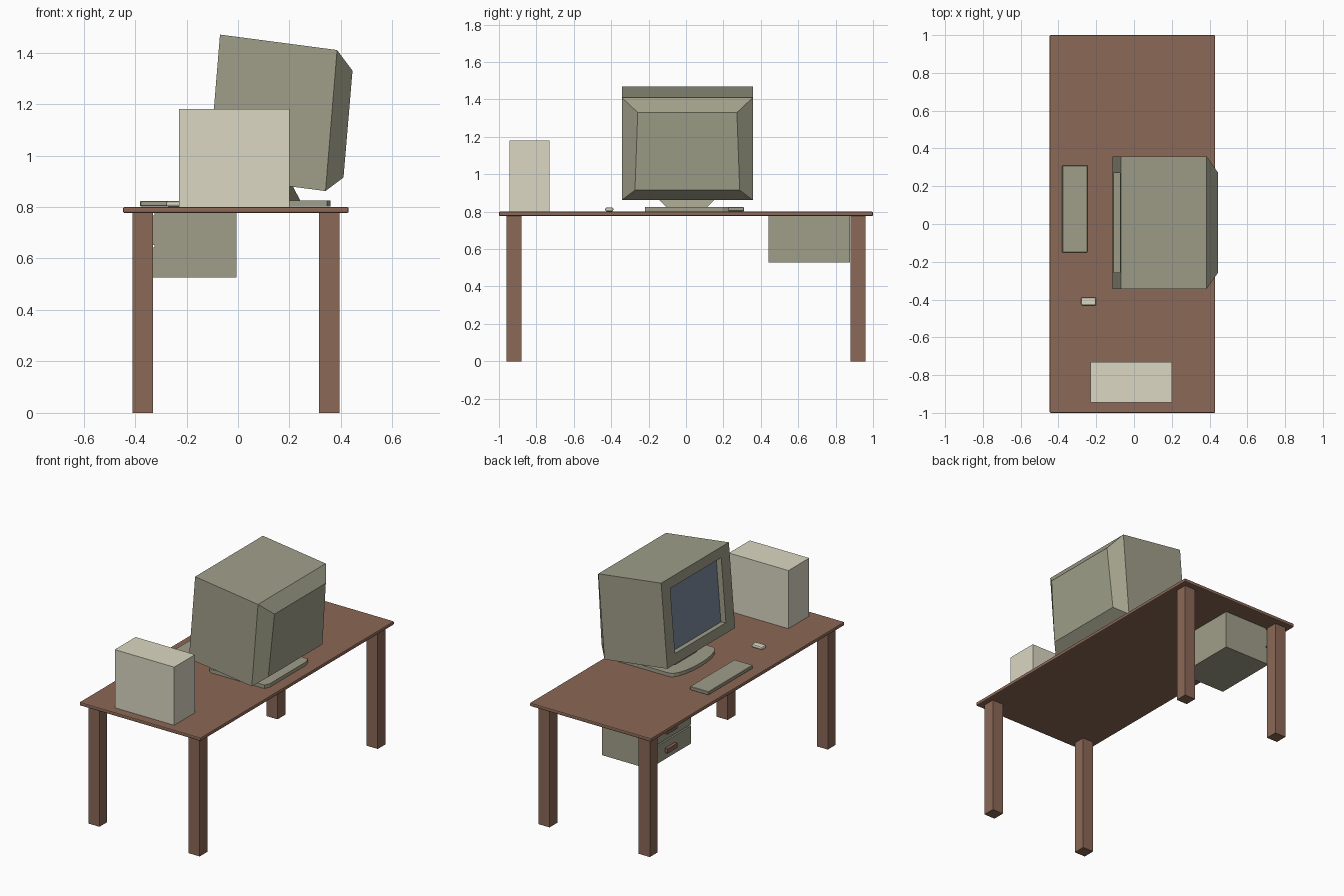
import bpy, bmesh
from math import sin, cos, pi
from mathutils import Vector

cube = bpy.data.objects.get("Cube")
if cube:
    bpy.data.objects.remove(cube, do_unlink=True)


def material(name, rgb):
    lin = [((c / 255 + 0.055) / 1.055) ** 2.4 for c in rgb] + [1.0]
    m = bpy.data.materials.new(name)
    m.use_nodes = True
    m.diffuse_color = lin
    m.node_tree.nodes["Principled BSDF"].inputs["Base Color"].default_value = lin
    return m


WOOD = material("brown wood", (139, 104, 86))
BEIGE = material("grey beige plastic", (160, 159, 138))
CREAM = material("light cream plastic", (219, 215, 195))
GLASS = material("blue grey glass", (125, 139, 158))


def finish(name, bm, *mats):
    bmesh.ops.recalc_face_normals(bm, faces=bm.faces)
    mesh = bpy.data.meshes.new(name)
    bm.to_mesh(mesh)
    bm.free()
    for m in mats:
        mesh.materials.append(m)
    obj = bpy.data.objects.new(name, mesh)
    bpy.context.collection.objects.link(obj)
    return obj


def loft(name, rings, *mats):
    """Skin a stack of equal-length rings and cap both ends."""
    bm = bmesh.new()
    loops = [[bm.verts.new(p) for p in ring] for ring in rings]
    n = len(loops[0])
    for a, b in zip(loops, loops[1:]):
        for i in range(n):
            j = (i + 1) % n
            bm.faces.new((a[i], a[j], b[j], b[i]))
    bm.faces.new(loops[0])
    bm.faces.new(loops[-1])
    return finish(name, bm, *mats)


def rect(x0, x1, y0, y1, z):
    return [(x0, y0, z), (x1, y0, z), (x1, y1, z), (x0, y1, z)]


def box(name, x, y, z, mat, bevel=0, segments=1):
    obj = loft(name, [rect(*x, *y, z[0]), rect(*x, *y, z[1])], mat)
    if bevel:
        mod = obj.modifiers.new("bevel", "BEVEL")
        mod.width, mod.segments = bevel, segments
    return obj


# Table
box("table_top", (-0.447, 0.43), (-1, 1), (0.777, 0.8), WOOD, 0.006, 2)
for end, x in (("left", -0.37), ("right", 0.355)):
    for side, y in (("near", -0.92), ("far", 0.92)):
        box(f"table_leg_{side}_{end}", (x - 0.04, x + 0.04),
            (y - 0.04, y + 0.04), (0, 0.78), WOOD)

# Drawer unit under the table
box("drawer_cabinet", (-0.325, -0.005), (0.44, 0.877), (0.527, 0.778), BEIGE)
for level, z in (("lower", 0.585), ("upper", 0.71)):
    box(f"{level}_drawer_front", (-0.345, -0.325), (0.44, 0.877),
        (z - 0.058, z + 0.058), BEIGE)
    box(f"{level}_drawer_handle", (-0.365, -0.344), (0.61, 0.71),
        (z - 0.015, z + 0.015), WOOD)

# Computer case, keyboard and mouse
box("computer_case", (-0.23, 0.2), (-0.945, -0.73), (0.8, 1.18), CREAM)
box("keyboard", (-0.38, -0.245), (-0.15, 0.31), (0.802, 0.824), BEIGE, 0.003)
box("mouse", (-0.28, -0.2), (-0.432, -0.388), (0.801, 0.823), CREAM, 0.009, 2)

# Monitor foot: bowed front edge, clipped rear corners
outline = [(-0.04 - 0.07 * sin(pi * i / 10), 0.225 * cos(pi * i / 10) + 0.005)
           for i in range(11)]
outline += [(0.345, -0.22), (0.36, -0.185), (0.36, 0.195), (0.345, 0.23)]
loft("monitor_foot", [[(x, y, z) for x, y in outline] for z in (0.802, 0.825)], BEIGE)
loft("monitor_neck", [rect(0.0, 0.245, -0.1, 0.11, 0.82),
                      rect(-0.02, 0.205, -0.175, 0.185, 0.895)], BEIGE)

# Monitor: tilted frame, u goes across, v goes up, w goes back
MID = 0.007
CORNER = Vector((-0.115, MID, 0.922))
UP = Vector((0.045, 0, 0.548))
BACK = Vector((0.455, 0, -0.06))


def monitor_ring(half, low, high, depth):
    return [CORNER + Vector((0, u, 0)) + UP * v + BACK * depth
            for u, v in ((-half, low), (half, low), (half, high), (-half, high))]


rear = [(0.41, MID - 0.28, 0.915), (0.41, MID + 0.28, 0.915),
        (0.445, MID + 0.265, 1.33), (0.445, MID - 0.265, 1.33)]
monitor = loft("monitor_body", [
    monitor_ring(0.263, 0.12, 0.88, 0.08),
    monitor_ring(0.263, 0.12, 0.88, 0),
    monitor_ring(0.35, 0, 1, 0),
    monitor_ring(0.35, 0, 1, 1),
    rear], BEIGE, GLASS)

# The recessed panel is the only forward face set behind the bezel
for face in monitor.data.polygons:
    behind = (face.center - CORNER).dot(BACK) / BACK.length_squared
    if face.normal.x < -0.9 and behind > 0.05:
        face.material_index = 1
